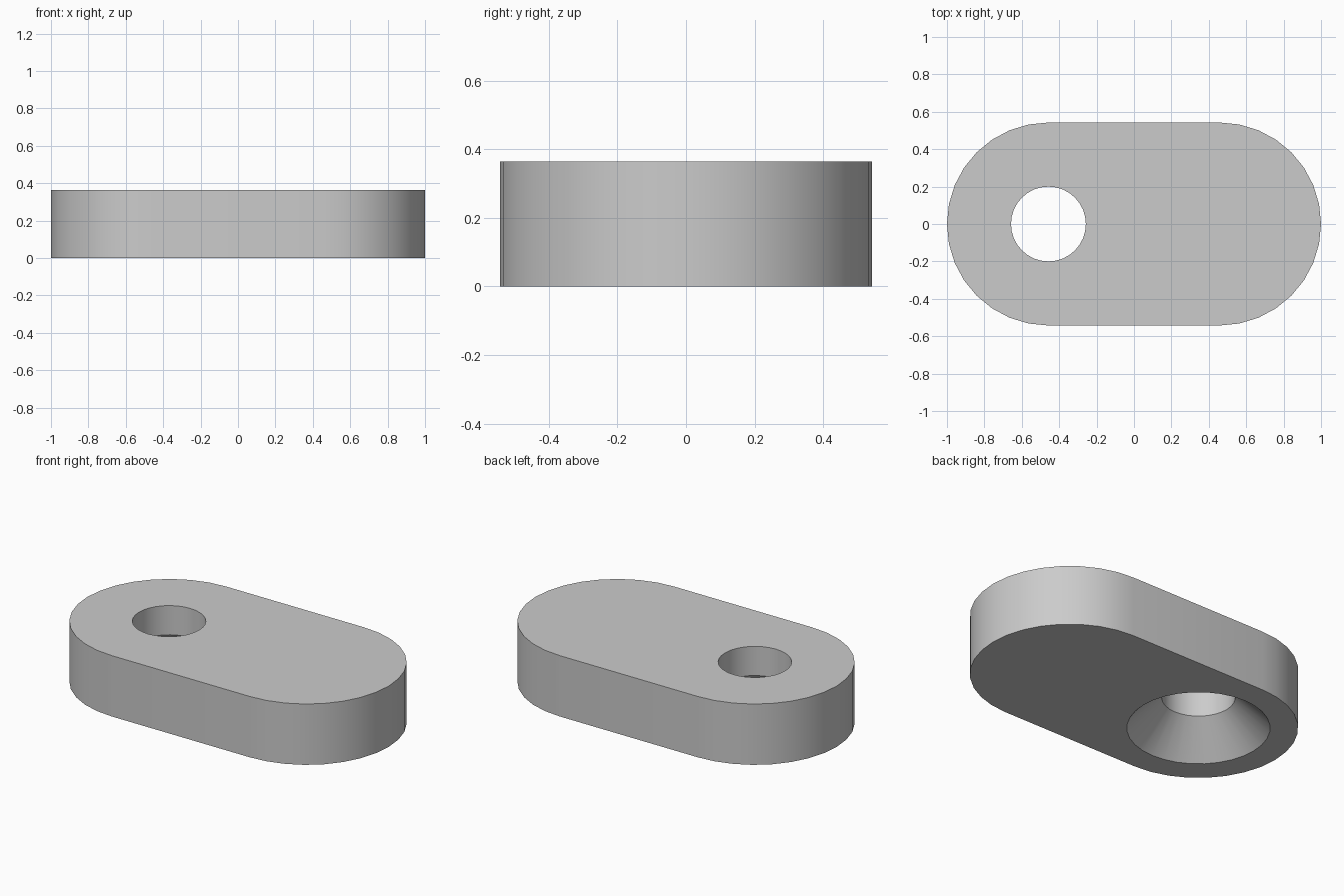
import bpy, bmesh
from math import sin, cos, pi, radians

cube = bpy.data.objects.get("Cube")
if cube:
    bpy.data.objects.remove(cube, do_unlink=True)

END_X, END_R, HEIGHT = 0.4575, 0.5425, 0.365
HOLE_R, SINK_R, SINK_DEPTH = 0.2, 0.39, 0.19
HALF = 16  # segments per half circle

bm = bmesh.new()


def ring(points, z):
    return [bm.verts.new((x, y, z)) for x, y in points]


def circle(cx, r, start, steps):
    return [(cx + r * cos(start + pi * i / HALF), r * sin(start + pi * i / HALF))
            for i in range(steps)]


def bridge(a, b):
    for i in range(len(a)):
        j = (i + 1) % len(a)
        bm.faces.new((a[i], a[j], b[j], b[i]))


def cap(outer, inner):
    edges = []
    for loop in (outer, inner):
        edges += [bm.edges.get((v, loop[i - 1])) for i, v in enumerate(loop)]
    bmesh.ops.triangle_fill(bm, edges=edges, use_beauty=True)


# Rounded outer wall
outline = circle(END_X, END_R, -pi / 2, HALF + 1) + circle(-END_X, END_R, pi / 2, HALF + 1)
bottom, top = ring(outline, 0), ring(outline, HEIGHT)
bridge(bottom, top)

# Through hole, countersunk from below
sections = [(SINK_R, 0), (HOLE_R, SINK_DEPTH), (HOLE_R, HEIGHT)]
hole = [ring(circle(-END_X, r, 0, 2 * HALF), z) for r, z in sections]
for lower, upper in zip(hole, hole[1:]):
    bridge(lower, upper)

# Flat faces around the hole
cap(bottom, hole[0])
cap(top, hole[-1])
bmesh.ops.recalc_face_normals(bm, faces=bm.faces)

mesh = bpy.data.meshes.new("countersunk_link_plate")
bm.to_mesh(mesh)
bm.free()
plate = bpy.data.objects.new("countersunk_link_plate", mesh)
bpy.context.collection.objects.link(plate)

# Plain grey material
grey = bpy.data.materials.new("plain_grey")
grey.use_nodes = True
colour = (0.6, 0.6, 0.6, 1)
grey.diffuse_color = colour
grey.node_tree.nodes["Principled BSDF"].inputs["Base Color"].default_value = colour
mesh.materials.append(grey)

# Smooth walls with crisp rims
bpy.ops.object.select_all(action="DESELECT")
plate.select_set(True)
bpy.context.view_layer.objects.active = plate
bpy.ops.object.shade_smooth_by_angle(angle=radians(30))
